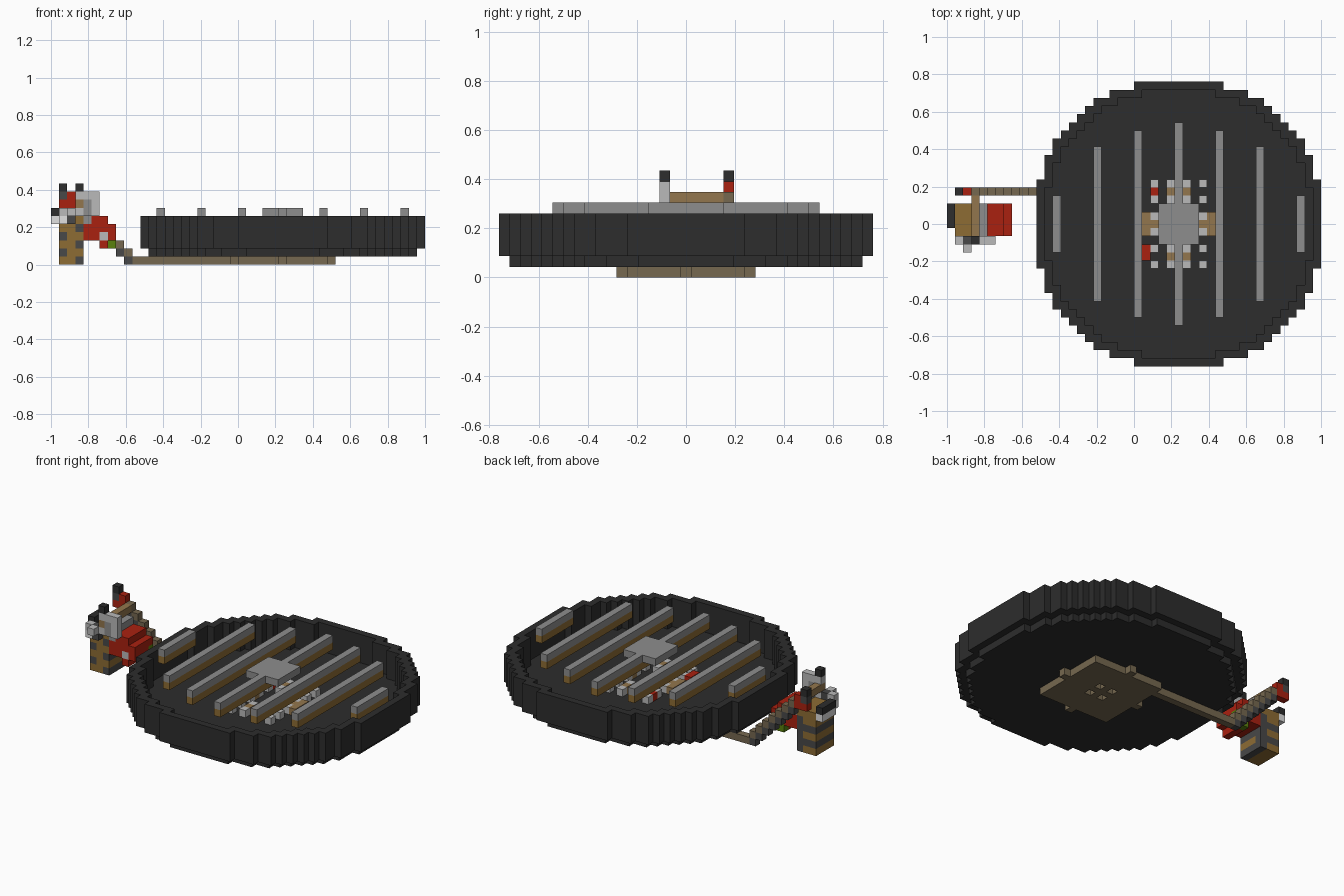
import bpy, bmesh
from mathutils import Vector

if "Cube" in bpy.data.objects:
    bpy.data.objects.remove(bpy.data.objects["Cube"], do_unlink=True)

U = 2 / 46                      # edge of one block
ORIGIN = Vector((0.2391, 0, U / 2))   # middle block of the pan

COLOURS = {
    "charcoal": (.026, .026, .026), "steel": (.27, .27, .27),
    "light_grey": (.49, .49, .49), "brown": (.27, .15, .034),
    "dull_brown": (.18, .138, .08), "red": (.40, .015, .005),
    "dark_grey": (.065, .065, .065), "white": (.75, .75, .75),
    "green": (.10, .22, .004), "tan": (.29, .18, .075),
}
MATS = {}
for label, rgb in COLOURS.items():
    m = bpy.data.materials.new(label)
    m.use_nodes = True
    m.diffuse_color = (*rgb, 1)
    m.node_tree.nodes["Principled BSDF"].inputs["Base Color"].default_value = (*rgb, 1)
    MATS[label] = m


def box(xs, ys, zs):
    """Block cells in inclusive ranges."""
    span = lambda r: range(r[0], r[1] + 1) if isinstance(r, tuple) else (r,)
    return {(x, y, z) for x in span(xs) for y in span(ys) for z in span(zs)}


def blocks(name, *layers):
    """Make one object from (colour, cells) layers; later layers repaint earlier ones."""
    cells = {c: col for col, group in layers for c in group}
    used = sorted(set(cells.values()))
    bm = bmesh.new()
    verts = {}

    def vert(p):
        key = tuple(round(v * 2) for v in p)
        if key not in verts:
            verts[key] = bm.verts.new(ORIGIN + p * U)
        return verts[key]

    for cell, col in cells.items():
        for axis in range(3):
            for sign in (-1, 1):
                n = Vector((0, 0, 0))
                n[axis] = sign
                c = Vector(cell)
                if tuple(int(v) for v in c + n) in cells:
                    continue
                s = Vector((0, 0, 0))
                s[(axis + 1) % 3] = 1
                t = n.cross(s)
                corners = [c + (n + i * s + j * t) / 2
                           for i, j in ((-1, -1), (1, -1), (1, 1), (-1, 1))]
                f = bm.faces.new([vert(p) for p in corners])
                f.material_index = used.index(col)
    mesh = bpy.data.meshes.new(name)
    bm.to_mesh(mesh)
    bm.free()
    for col in used:
        mesh.materials.append(MATS[col])
    ob = bpy.data.objects.new(name, mesh)
    bpy.context.collection.objects.link(ob)
    return ob


# Round pan: half width of each row from the middle outwards
HALF = [17] * 6 + [16] * 3 + [15, 15, 14, 13, 12, 11, 10, 8, 5]
outer = {(x, y) for y in range(-17, 18) for x in range(-17, 18) if abs(x) <= HALF[abs(y)]}
inner = {(x, y) for x, y in outer
         if all((x + i, y + j) in outer for i in (-1, 0, 1) for j in (-1, 0, 1))}
blocks("pan_floor", ("charcoal", {(x, y, 1) for x, y in inner}))
blocks("pan_rim", ("charcoal", {(x, y, z) for x, y in outer - inner for z in range(2, 6)}))

# Grate bars, each steel on top and brown below
for x, half in ((0, 12), (5, 11), (10, 9), (15, 3)):
    for side in {x, -x}:
        blocks("grate_bar", ("steel", box(side, (-half, half), 6)),
               ("brown", box(side, (-half, half), 5)))
blocks("centre_slab", ("steel", box((-2, 2), (-2, 2), 6)))

# Small blocks lying on the pan floor
studs = {(x, y, 2) for x in (-3, -1, 1, 3) for y in (-5, -3, 3, 5)}
studs |= {(x, y, 2) for x in (-3, 3) for y in (-1, 1)}
wood = {(x, y, 2) for x in (-1, 1) for y in (-4, 4)}
for s in (-1, 1):
    wood |= box(4 * s, (-1, 1), 2) | box(3 * s, 0, 2)
blocks("floor_studs", ("light_grey", studs), ("tan", wood),
       ("red", box(-3, 4, 2) | box(-4, (-4, -3), 2)))

# Base plate with four holes and a tab on each side
plate = box((-5, 5), (-5, 5), 0) | box((-6, 6), 0, 0) | box(0, (-6, 6), 0)
plate -= {(x, y, 0) for x in (-1, 1) for y in (-1, 1)}
blocks("base_plate", ("dull_brown", plate))

# Arm that leaves the plate and climbs in steps to the post
arm = box((-18, -6), 4, 0) | {(-19 - n, 4, n + 1) for n in range(7)}
blocks("stepped_arm", ("dull_brown", arm),
       ("dark_grey", {(-19 - n, 4, n) for n in range(7)} | {(-27, 4, 8)}),
       ("red", box(-26, 4, (7, 8)) | box(-27, 4, 7)),
       ("charcoal", {(-27, 4, 9)}))

# Cross bar and the near upright
blocks("cross_bar", ("tan", box(-25, (-2, 3), 7)),
       ("light_grey", {(-25, -2, 8)}), ("charcoal", {(-25, -2, 9)}))

# Striped post
post = box((-27, -25), (-1, 2), (0, 4))
stripes = {(x, y, z) for x, y, z in post
           if (x == -27 and z % 2 == 1) or (x == -25 and z % 2 == 0)
           or (y == 2 and z % 2 == 1)}
blocks("post", ("brown", post | box((-27, -25), (-1, 2), 5)), ("dark_grey", stripes))
blocks("post_back_panel", ("white", box(-28, (0, 2), 5)), ("charcoal", box(-28, (0, 2), 6)))

# Red housing with a grey hub and a green underside
blocks("housing", ("red", box((-24, -21), (-1, 2), (3, 4)) | box((-23, -22), (-1, 2), 5)
                   | box(-22, (-1, 2), 2)),
       ("steel", box(-24, (-1, 2), (5, 6))),
       ("light_grey", {(-22, -1, 3)}),
       ("green", box((-22, -21), 2, (2, 3))))

# Pale fittings on the front of the post
blocks("front_fittings", ("light_grey", box(-27, -2, 6) | box((-24, -23), -2, 8)
                          | box(-23, -2, (6, 7)) | {(-25, -2, 6), (-26, -3, 6)}),
       ("white", {(-27, -2, 5)}),
       ("dark_grey", box(-26, -2, (5, 6))),
       ("steel", box(-24, -2, (6, 7))))
